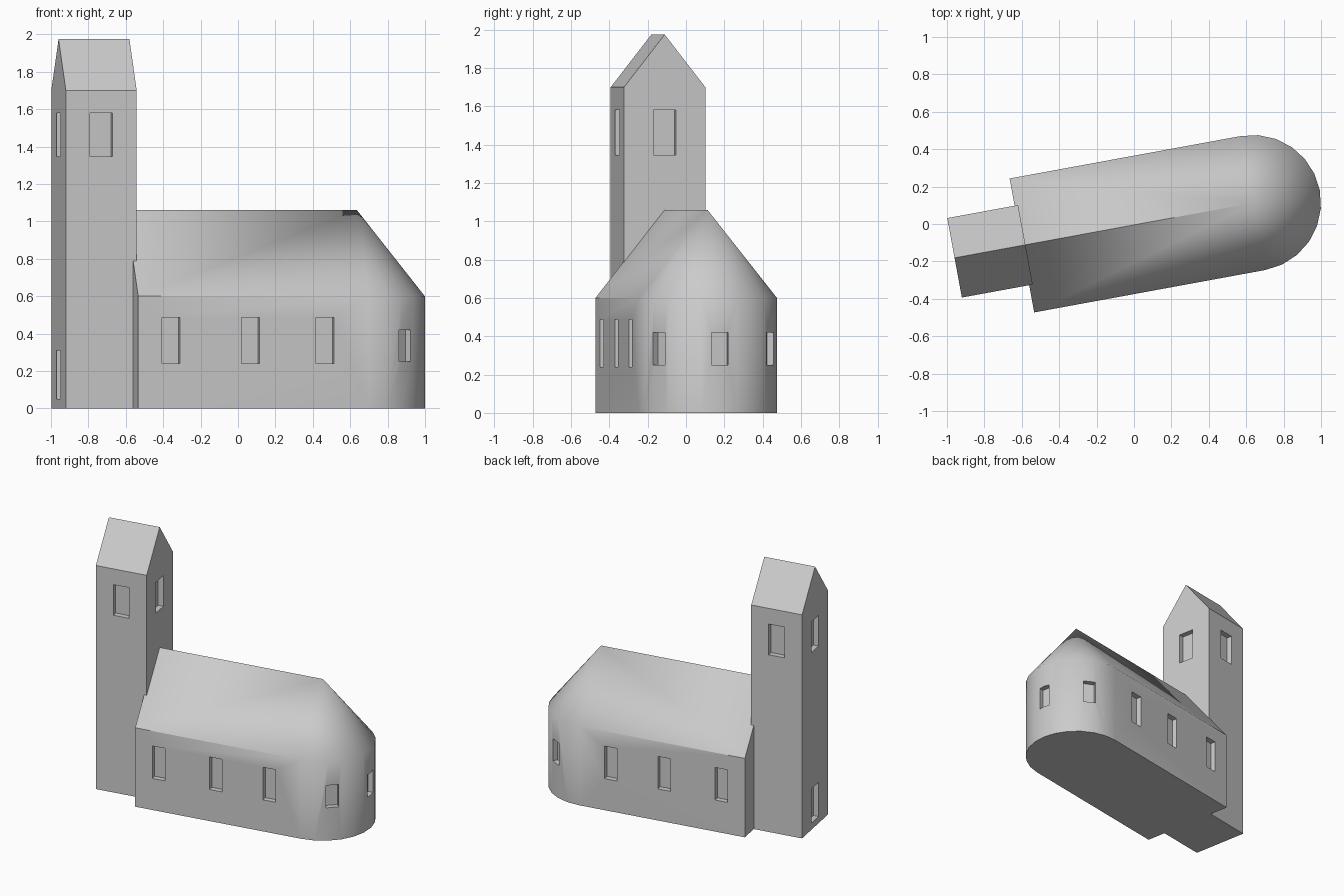
import bpy, bmesh, math
from mathutils import Matrix

if "Cube" in bpy.data.objects:
    bpy.data.objects.remove(bpy.data.objects["Cube"])

R = 0.364                      # nave half width and apse radius
WEST = -1.256                  # west end of nave, apse centre is local origin
T0, T1, TW = -1.622, -1.237, 0.216   # tower west, east, half width
EAVE, RIDGE = 0.60, 1.06
DEPTH = 0.04
PLACE = Matrix.Translation((0.636, 0.112, 0)) @ Matrix.Rotation(math.radians(10.4), 4, 'Z')

stone = bpy.data.materials.new("grey stone")
stone.diffuse_color = (0.6, 0.6, 0.6, 1)
stone.use_nodes = True
stone.node_tree.nodes["Principled BSDF"].inputs["Base Color"].default_value = stone.diffuse_color


def to_object(name, bm):
    bmesh.ops.recalc_face_normals(bm, faces=bm.faces[:])
    mesh = bpy.data.meshes.new(name)
    bm.to_mesh(mesh)
    bm.free()
    mesh.materials.append(stone)
    ob = bpy.data.objects.new(name, mesh)
    bpy.context.collection.objects.link(ob)
    return ob


def make_nave():
    # gabled hall running into a round apse with a half cone roof
    bm = bmesh.new()
    arc = [math.radians(-90 + 15 * i) for i in range(13)]
    plan = [(WEST, -R)] + [(R * math.cos(a), R * math.sin(a)) for a in arc] + [(WEST, R)]
    low = [bm.verts.new((x, y, 0)) for x, y in plan]
    top = [bm.verts.new((x, y, EAVE)) for x, y in plan]
    gable = bm.verts.new((WEST, 0, RIDGE))
    apex = bm.verts.new((0, 0, RIDGE))
    n = len(plan)
    bm.faces.new(low[::-1])
    for i in range(n - 1):
        bm.faces.new((low[i], low[i + 1], top[i + 1], top[i]))
        if 0 < i < n - 2:
            bm.faces.new((top[i], top[i + 1], apex))
    bm.faces.new((top[0], top[1], apex, gable))
    bm.faces.new((top[n - 2], top[n - 1], gable, apex))
    bm.faces.new((low[n - 1], low[0], top[0], gable, top[n - 1]))
    return to_object("church", bm)


def make_tower():
    # gabled profile extruded along the church axis
    bm = bmesh.new()
    prof = [(-TW, 0), (TW, 0), (TW, 1.70), (0, 1.975), (-TW, 1.70)]
    face = bm.faces.new([bm.verts.new((T0, y, z)) for y, z in prof])
    ext = bmesh.ops.extrude_face_region(bm, geom=[face])
    moved = [g for g in ext["geom"] if isinstance(g, bmesh.types.BMVert)]
    bmesh.ops.translate(bm, verts=moved, vec=(T1 - T0, 0, 0))
    if not face.is_valid or len(bm.faces) < 7:
        bm.faces.new([v for v in bm.verts if abs(v.co.x - T0) < 1e-6])
    return to_object("tower", bm)


def add_cutter(bm, x, y, angle, width, z0, z1):
    # box centred on a wall point, facing outward along angle
    m = (Matrix.Translation((x, y, (z0 + z1) / 2))
         @ Matrix.Rotation(math.radians(angle), 4, 'Z')
         @ Matrix.Diagonal((2 * DEPTH, width, z1 - z0, 1)))
    bmesh.ops.create_cube(bm, size=1, matrix=m)


def apply_boolean(target, other, operation):
    mod = target.modifiers.new("join", 'BOOLEAN')
    mod.operation = operation
    mod.solver = 'EXACT'
    mod.object = other
    bpy.context.view_layer.objects.active = target
    bpy.ops.object.modifier_apply(modifier=mod.name)
    bpy.data.objects.remove(other)


church = make_nave()
apply_boolean(church, make_tower(), 'UNION')

# window and door recesses
bm = bmesh.new()
mid = (T0 + T1) / 2
for s in (-1, 1):
    for u in (-1.078, -0.645, -0.24):
        add_cutter(bm, u, s * R, s * 90, 0.097, 0.24, 0.487)
    add_cutter(bm, mid, s * TW, s * 90, 0.12, 1.347, 1.58)
for a in (-55, 0, 55):
    r = R - 0.002
    add_cutter(bm, r * math.cos(math.radians(a)), r * math.sin(math.radians(a)), a, 0.087, 0.25, 0.42)
add_cutter(bm, T1, 0, 0, 0.12, 1.347, 1.58)
add_cutter(bm, T0, 0, 180, 0.115, 1.347, 1.58)
add_cutter(bm, T0, 0, 180, 0.115, 0.05, 0.31)
windows = to_object("window_cutter", bm)
windows.hide_render = True
apply_boolean(church, windows, 'DIFFERENCE')

# smooth shading, with the apse eave kept soft
for ob in bpy.context.selected_objects:
    ob.select_set(False)
church.select_set(True)
bpy.context.view_layer.objects.active = church
bpy.ops.object.shade_smooth_by_angle(angle=math.radians(30))
mesh = church.data
for e in mesh.edges:
    a, b = (mesh.vertices[i].co for i in e.vertices)
    if abs(a.z - EAVE) < 1e-3 and abs(b.z - EAVE) < 1e-3 and (a.x + b.x) > 0.01:
        e.use_edge_sharp = False

# turn the church on its plot
mesh.transform(PLACE)
mesh.update()
